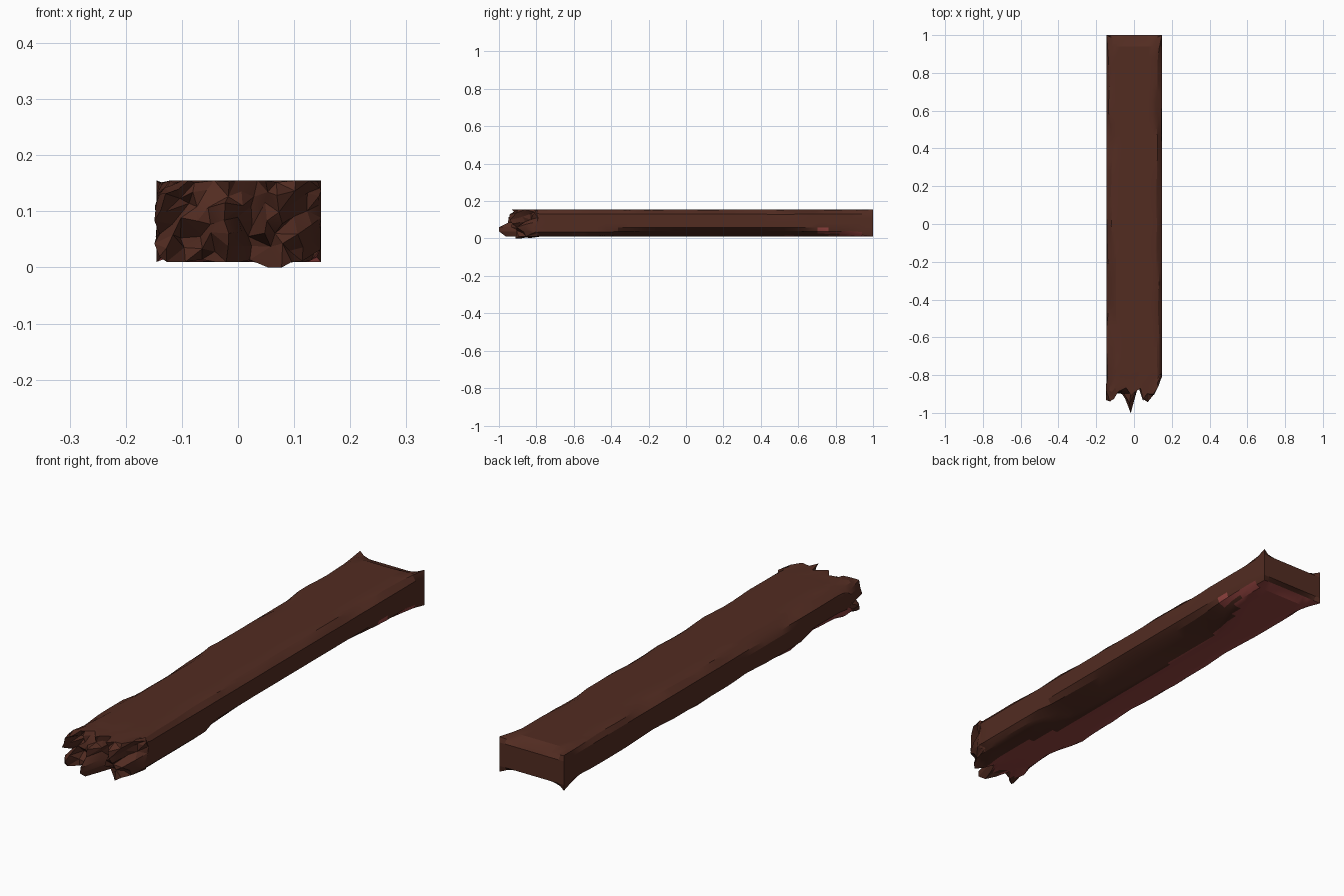
import bpy, bmesh, math, random

if "Cube" in bpy.data.objects:
    bpy.data.objects.remove(bpy.data.objects["Cube"])

random.seed(11)
NX, NZ, NY = 12, 6, 34
X0, X1, Z0, Z1 = -0.145, 0.148, 0.01, 0.155


def material(name, rgb):
    m = bpy.data.materials.new(name)
    m.diffuse_color = (*rgb, 1)
    m.use_nodes = True
    m.node_tree.nodes["Principled BSDF"].inputs["Base Color"].default_value = m.diffuse_color
    return m


def lerp(pts, t):
    # piecewise linear lookup through (position, value) pairs
    if t <= pts[0][0]:
        return pts[0][1]
    for (a, va), (b, vb) in zip(pts, pts[1:]):
        if t <= b:
            return va + (vb - va) * (t - a) / (b - a)
    return pts[-1][1]


def wave(lo, hi, n=13):
    # uneven wear along the length, fading to a sharp corner at the back
    pts = [(-0.9 + 1.8 * i / (n - 1), random.uniform(lo, hi)) for i in range(n)]
    return pts + [(1.0, 0.0)]


# worn edges: (x side, z side) -> width and depth of the wear along y
wear = {
    (0, 1): (wave(0.01, 0.08), wave(0.005, 0.042)),
    (1, 1): (wave(0.008, 0.05), wave(0.005, 0.03)),
    (0, 0): ([(-0.95, 0.01), (-0.8, 0.04), (-0.65, 0.06), (-0.5, 0.02), (-0.2, 0.06),
              (0.1, 0.03), (0.4, 0.06), (0.75, 0.05), (0.9, 0.03), (1, 0)],
             [(-0.95, 0.01), (-0.8, 0.05), (-0.65, 0.05), (-0.5, 0.012), (-0.2, 0.03),
              (0.1, 0.015), (0.4, 0.03), (0.75, 0.02), (0.9, 0.03), (1, 0)]),
    (1, 0): ([(-0.9, 0.03), (-0.48, 0.04), (-0.38, 0.14), (0.55, 0.15),
              (0.75, 0.05), (0.88, 0.03), (1, 0)],
             [(-0.9, 0.02), (-0.48, 0.012), (-0.38, 0.03), (0.1, 0.042),
              (0.55, 0.035), (0.75, 0.03), (0.88, 0.035), (1, 0)]),
}

# splintered front outline seen from above
outline = [(-0.145, -0.94), (-0.11, -0.945), (-0.085, -0.86), (-0.06, -0.94),
           (-0.023, -1.0), (-0.005, -0.95), (0.015, -0.83), (0.035, -0.92),
           (0.065, -0.96), (0.1, -0.91), (0.125, -0.87), (0.148, -0.82)]
chips = {(i, k): random.uniform(0, 0.07) for i in range(NX + 1) for k in range(NZ + 1)}


def front_y(i, k, x):
    if i == 5 and k in (1, 2):                # longest splinter lies low
        return -1.0
    y = lerp(outline, x) + chips[i, k] * (0.2 + 0.8 * abs(math.sin(i * 1.7 + k)))
    if -0.07 < x < 0.0:
        y += 0.07 * k / NZ
    return min(y, -0.79)


def place(i, j, k):
    x = X0 + (X1 - X0) * i / NX
    z = Z0 + (Z1 - Z0) * k / NZ
    t = j / NY
    fy = front_y(i, k, x)
    y = -0.78 + 1.78 * (j - 4) / (NY - 4) if j >= 4 else fy + (-0.78 - fy) * j / 4
    for (sx, sz), (wa, wb) in wear.items():
        a, b = lerp(wa, y) + 1e-5, lerp(wb, y) + 1e-5
        dx = X1 - x if sx else x - X0
        dz = Z1 - z if sz else z - Z0
        s = dx / a + dz / b
        if s < 1:
            x += (-1 if sx else 1) * a * (1 - s) / 2
            z += (-1 if sz else 1) * b * (1 - s) / 2
    if j == NY and 0 < i < NX and k in (0, NZ):   # back edge worn between corners
        w = math.sin(math.pi * i / NX) ** 0.6
        y -= 0.025 * w
        z += (0.02 if k == 0 else -0.02) * w
    if j < 4:                                 # ragged splinters
        r = 0.009 * (1 - j / 4)
        x = max(X0 - 0.004, min(X1, x + random.uniform(-r, r)))
        z = max(Z0, min(Z1, z + random.uniform(-r, r)))
        if k == 0 and 0.03 < x < 0.08:        # splinter bent downwards
            z = max(0.0, z - 0.014 * (1 - j / 4))
    return x, y, z


bm = bmesh.new()
verts = {}


def vert(*key):
    if key not in verts:
        verts[key] = bm.verts.new(place(*key))
    return verts[key]


def side(nu, nv, key):
    return [bm.faces.new([vert(*key(u + du, v + dv))
                          for du, dv in ((0, 0), (1, 0), (1, 1), (0, 1))])
            for u in range(nu) for v in range(nv)]


# long sides, broken front and sawn back
bottom = side(NX, NY, lambda u, v: (u, v, 0))
side(NX, NY, lambda u, v: (u, v, NZ))
left = side(NY, NZ, lambda u, v: (0, u, v))
right = side(NY, NZ, lambda u, v: (NX, u, v))
front = side(NX, NZ, lambda u, v: (u, 0, v))
side(NX, NZ, lambda u, v: (u, NY, v))
bmesh.ops.recalc_face_normals(bm, faces=bm.faces[:])

# reddish raw wood on the underside, narrower along the middle
bare = [(-0.88, 0.06), (-0.7, 0.06), (-0.45, 0.0), (0.5, 0.01), (0.72, 0.06), (0.85, 0.15)]
for f in bottom:
    c = f.calc_center_median()
    if c.y > -0.88 and c.x < lerp(bare, c.y):
        f.material_index = 1
# the same raw wood on the worn lower edges
for f in left + right:
    c = f.calc_center_median()
    if f.normal.z < -0.25 and c.y > (-0.88 if c.x < 0 else 0.68):
        f.material_index = 1
bmesh.ops.triangulate(bm, faces=front)

mesh = bpy.data.meshes.new("broken_beam")
bm.to_mesh(mesh)
bm.free()
beam = bpy.data.objects.new("broken_beam", mesh)
bpy.context.collection.objects.link(beam)
mesh.materials.append(material("dark_brown_wood", (0.085, 0.025, 0.0155)))
mesh.materials.append(material("reddish_wood", (0.3, 0.058, 0.052)))

bpy.context.view_layer.objects.active = beam
beam.select_set(True)
bpy.ops.object.shade_smooth_by_angle(angle=math.radians(20))
